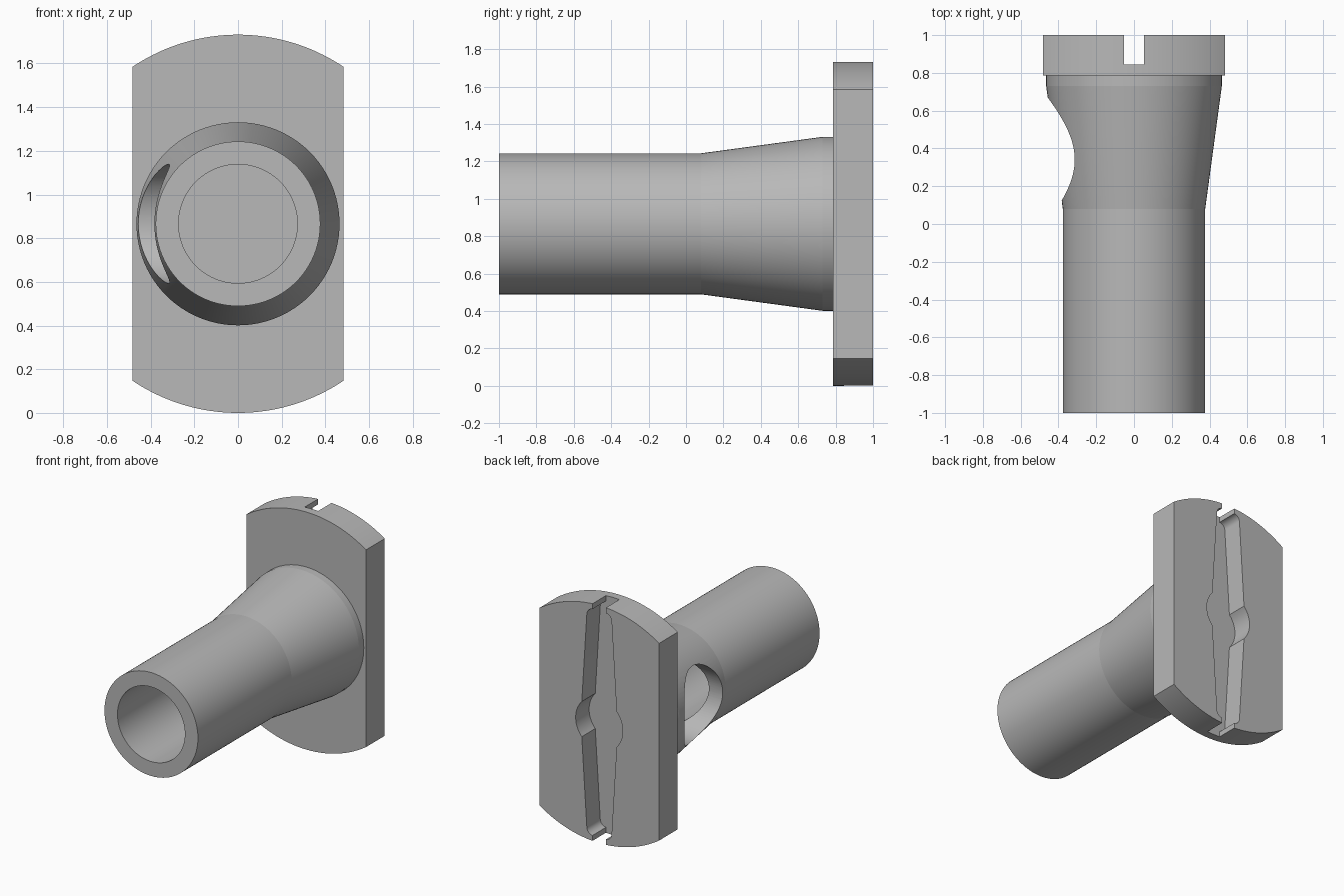
import bpy, bmesh
from math import sin, cos, pi, asin, acos, radians
from mathutils import Matrix

cube = bpy.data.objects.get("Cube")
if cube:
    bpy.data.objects.remove(cube, do_unlink=True)

AXIS_Z = 0.866          # height of the tube axis, also the plate's arc radius
SEGMENTS = 96

grey = bpy.data.materials.new("plain_grey")
grey.use_nodes = True
colour = (0.48, 0.48, 0.48, 1)
grey.diffuse_color = colour
grey.node_tree.nodes["Principled BSDF"].inputs["Base Color"].default_value = colour


def make_object(name, bm):
    bmesh.ops.recalc_face_normals(bm, faces=bm.faces)
    mesh = bpy.data.meshes.new(name)
    bm.to_mesh(mesh)
    bm.free()
    mesh.materials.append(grey)
    obj = bpy.data.objects.new(name, mesh)
    bpy.context.collection.objects.link(obj)
    return obj


def prism(name, outline, y0, y1):
    """Extrude an (x, z) outline about the tube axis from y0 to y1."""
    bm = bmesh.new()
    face = bm.faces.new([bm.verts.new((x, y0, z + AXIS_Z)) for x, z in outline])
    moved = bmesh.ops.extrude_face_region(bm, geom=[face])["geom"]
    verts = [v for v in moved if isinstance(v, bmesh.types.BMVert)]
    bmesh.ops.translate(bm, verts=verts, vec=(0, y1 - y0, 0))
    return make_object(name, bm)


def lathe(name, profile):
    """Spin an (r, y) profile around the tube axis."""
    bm = bmesh.new()
    verts = [bm.verts.new((r, y, AXIS_Z)) for r, y in profile]
    edges = [bm.edges.new(pair) for pair in zip(verts, verts[1:])]
    bmesh.ops.spin(bm, geom=verts + edges, cent=(0, 0, AXIS_Z), axis=(0, 1, 0),
                   angle=2 * pi, steps=SEGMENTS)
    bmesh.ops.remove_doubles(bm, verts=bm.verts, dist=1e-4)
    return make_object(name, bm)


def cut(obj, cutter):
    cutter.hide_render = True
    bpy.context.view_layer.objects.active = obj
    mod = obj.modifiers.new("cut", "BOOLEAN")
    mod.operation, mod.solver, mod.object = "DIFFERENCE", "EXACT", cutter
    bpy.ops.object.modifier_apply(modifier=mod.name)
    bpy.data.objects.remove(cutter, do_unlink=True)


def arc(cx, cz, r, start, end, steps):
    return [(cx + r * cos(start + (end - start) * i / steps),
             cz + r * sin(start + (end - start) * i / steps)) for i in range(steps + 1)]


# Tube: straight, flared, then a short collar, with a blind bore
tube = lathe("tube", [(0, 0.672), (0.272, 0.672), (0.272, -1), (0.377, -1),
                      (0.377, 0.08), (0.465, 0.73), (0.465, 0.8), (0, 0.8)])

# Side port opening the bore on the right
bm = bmesh.new()
bmesh.ops.create_cone(bm, cap_ends=True, segments=SEGMENTS, radius1=0.273, radius2=0.273,
                      depth=1, matrix=Matrix.Translation((-0.495, 0.397, AXIS_Z))
                      @ Matrix.Rotation(pi / 2, 4, "Y"))
cut(tube, make_object("port_cutter", bm))

# Flange plate: a disc trimmed by two flat sides
half = acos(0.483 / AXIS_Z)
top = arc(0, 0, AXIS_Z, half, pi - half, 40)
plate = prism("flange_plate", top + [(-x, -z) for x, z in top], 0.785, 1)

# Slot in the back: round centre, tapered arms, rounded ends, narrow mouths
quarter = arc(0, 0, 0.19, 0, asin(0.128 / 0.19), 10)
quarter += arc(0.05, 0.775, 0.05, 0, pi / 2, 8)
quarter += [(0.054, 0.825), (0.054, 0.95)]
quarter.remove(quarter[-3])
upper = quarter + [(-x, z) for x, z in reversed(quarter)]
lower = [(-x, -z) for x, z in upper[1:-1]]
cut(plate, prism("slot_cutter", upper + lower, 0.845, 1.1))

for obj in (tube, plate):
    bpy.ops.object.select_all(action="DESELECT")
    obj.select_set(True)
    bpy.context.view_layer.objects.active = obj
    bpy.ops.object.shade_smooth_by_angle(angle=radians(5.5 if obj is tube else 25))
